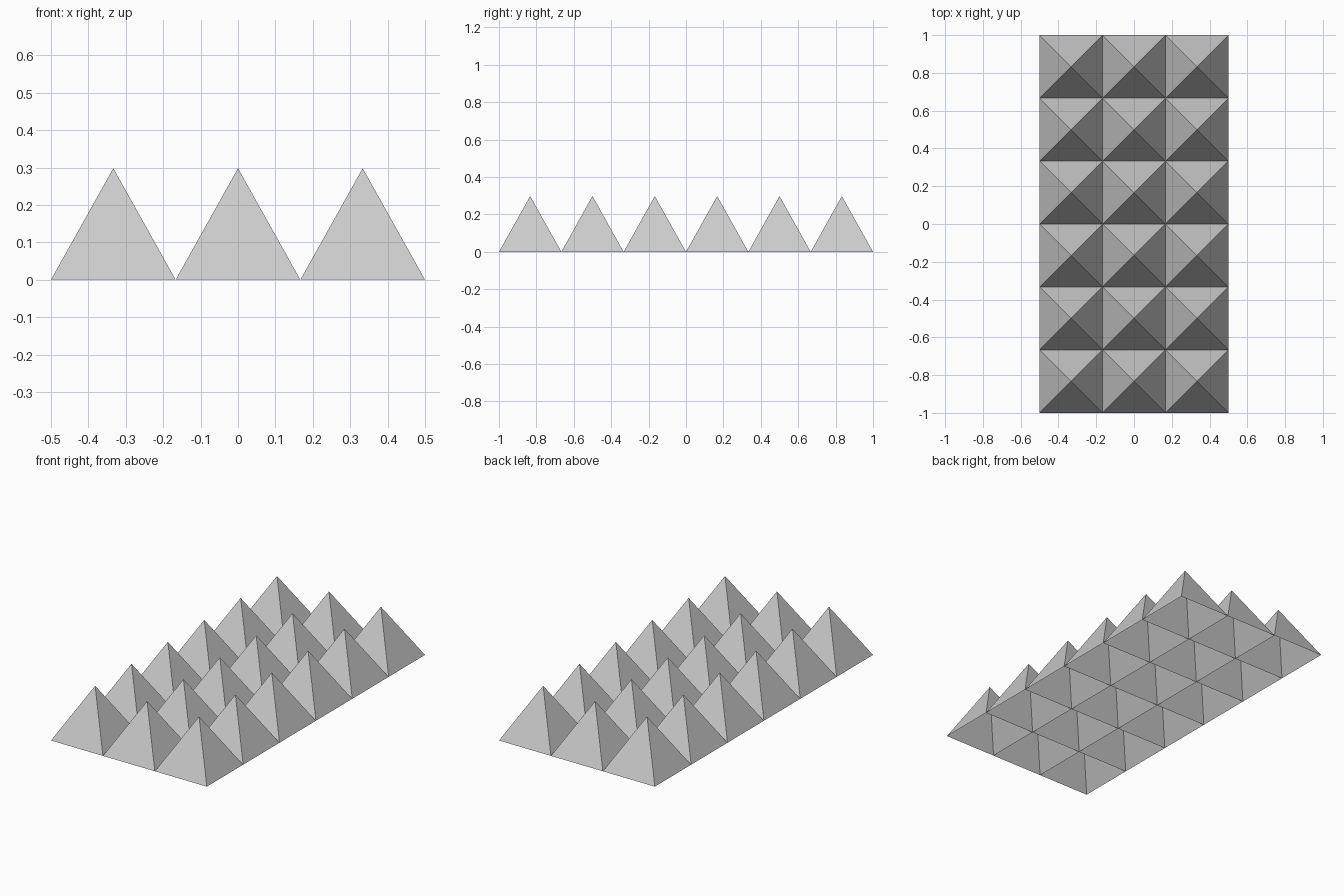
import bpy, bmesh

if "Cube" in bpy.data.objects:
    bpy.data.objects.remove(bpy.data.objects["Cube"])

COLS, ROWS = 3, 6
CELL = 1 / 3
HEIGHT = 0.298

# Flat grid of square cells, open underneath
bm = bmesh.new()
grid = [[bm.verts.new(((i - COLS / 2) * CELL, (j - ROWS / 2) * CELL, 0))
         for j in range(ROWS + 1)] for i in range(COLS + 1)]
for i in range(COLS):
    for j in range(ROWS):
        bm.faces.new((grid[i][j], grid[i + 1][j],
                      grid[i + 1][j + 1], grid[i][j + 1]))

# Poke every cell up into a four-sided pyramid
poked = bmesh.ops.poke(bm, faces=bm.faces[:])
for apex in poked["verts"]:
    apex.co.z = HEIGHT

mesh = bpy.data.meshes.new("pyramid_panel")
bm.to_mesh(mesh)
bm.free()
panel = bpy.data.objects.new("pyramid_panel", mesh)
bpy.context.collection.objects.link(panel)
